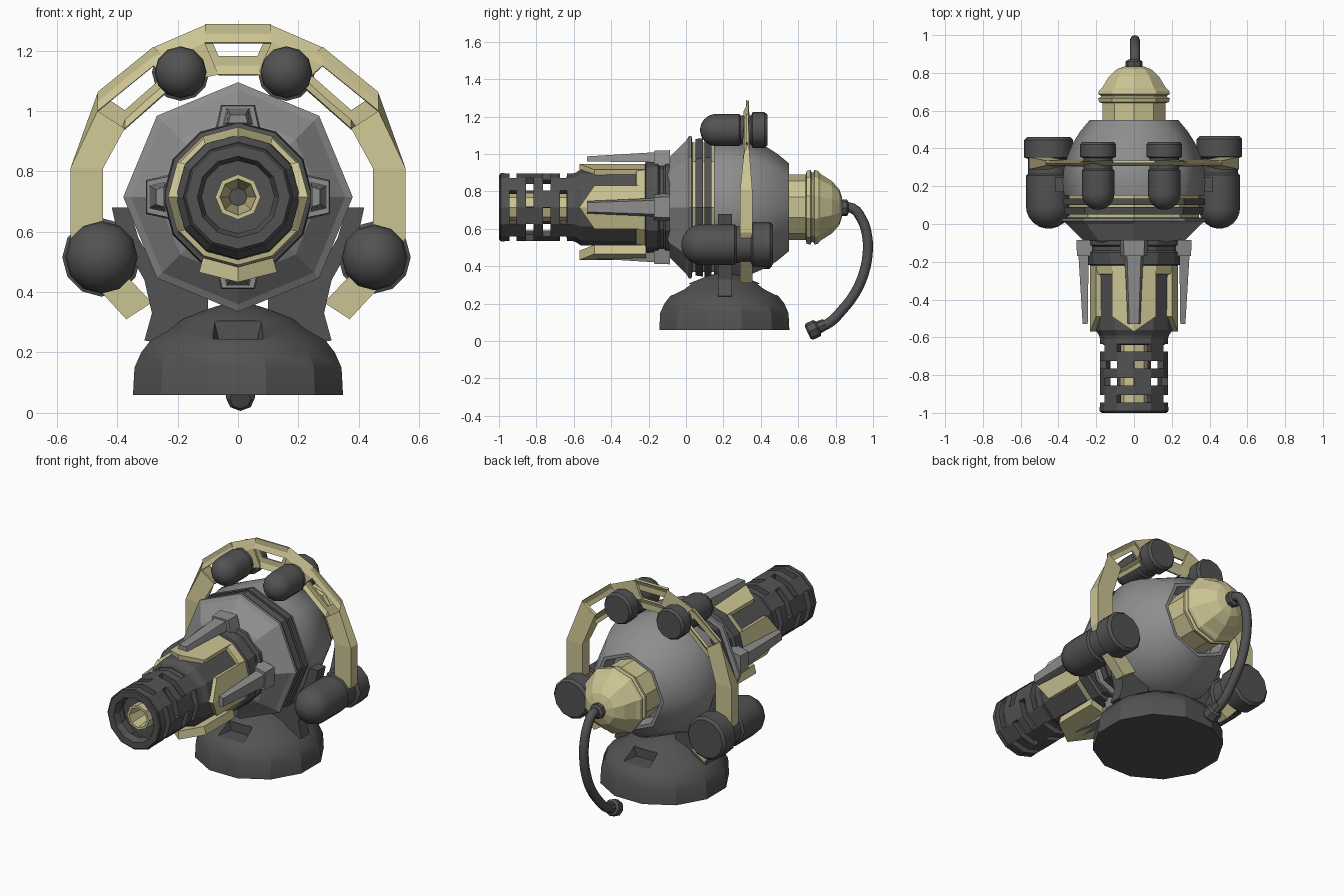
import bpy, bmesh
from math import sin, cos, pi, radians
from mathutils import Vector, Matrix

if "Cube" in bpy.data.objects:
    bpy.data.objects.remove(bpy.data.objects["Cube"])

ZC = 0.715          # height of the gun axis
Y = Vector((0, 1, 0))


def material(name, rgb):
    m = bpy.data.materials.new(name)
    m.diffuse_color = (*rgb, 1)
    m.use_nodes = True
    m.node_tree.nodes["Principled BSDF"].inputs["Base Color"].default_value = m.diffuse_color
    return m


DARK = material("dark_metal", (0.085, 0.085, 0.085))
GREY = material("light_metal", (0.27, 0.27, 0.27))
SAND = material("sand_paint", (0.6, 0.55, 0.29))


def finish(name, bm, mat, smooth=None):
    bmesh.ops.recalc_face_normals(bm, faces=bm.faces)
    me = bpy.data.meshes.new(name)
    bm.to_mesh(me)
    bm.free()
    if smooth:
        me.polygons.foreach_set("use_smooth", [True] * len(me.polygons))
        me.set_sharp_from_angle(angle=radians(smooth))
    me.materials.append(mat)
    ob = bpy.data.objects.new(name, me)
    bpy.context.collection.objects.link(ob)
    return ob


def lathe(name, profile, mat, n=12, origin=(0, 0, ZC), axis=Y, closed=False, smooth=None, phase=0):
    """Revolve (distance along axis, radius) points; closed makes a hollow ring."""
    bm = bmesh.new()
    M = Matrix.Translation(origin) @ Vector(axis).to_track_quat('Z', 'Y').to_matrix().to_4x4()
    rings = [[bm.verts.new(M @ Vector((r * sin(2 * pi * (i + phase) / n), r * cos(2 * pi * (i + phase) / n), t)))
              for i in range(n)] for t, r in profile]
    pairs = list(zip(rings, rings[1:])) + ([(rings[-1], rings[0])] if closed else [])
    for a, b in pairs:
        for i in range(n):
            j = (i + 1) % n
            bm.faces.new((a[i], a[j], b[j], b[i]))
    if not closed:
        bm.faces.new(rings[0])
        bm.faces.new(rings[-1])
    return finish(name, bm, mat, smooth)


def hull(name, pts, mat):
    bm = bmesh.new()
    for p in pts:
        bm.verts.new(p)
    bmesh.ops.convex_hull(bm, input=bm.verts)
    return finish(name, bm, mat)


def thicken(ob, thickness, offset=-1):
    m = ob.modifiers.new("thickness", 'SOLIDIFY')
    m.thickness, m.offset = thickness, offset


# Octagonal main body: front cone, grooved waist bands, round rear shell
lathe("body_front", [(-.10, .24), (-.085, .27), (0, .355), (.015, .38), (.03, .38), (.035, .34)], GREY, 8)
lathe("waist_core", [(.02, .345), (.17, .345)], SAND, 8)
lathe("waist_band_front", [(.05, .3), (.05, .365), (.09, .37), (.09, .3)], DARK, 8, closed=True)
lathe("waist_band_rear", [(.1, .3), (.1, .375), (.135, .375), (.135, .3)], DARK, 8, closed=True)
lathe("body_rear", [(.15, .32), (.15, .37), (.22, .378), (.29, .372), (.36, .353), (.43, .323), (.49, .285),
                    (.55, .235), (.55, .215), (.48, .195), (.48, .1), (.15, .1)], GREY, 8, closed=True, smooth=50)

# Rear cap
lathe("rear_cap", [(.46, .175), (.64, .175), (.645, .195), (.665, .2), (.672, .185), (.68, .185), (.688, .2),
                   (.705, .195), (.72, .178), (.78, .14), (.82, .095), (.835, .05)], SAND, 10)

# Hose hanging from the rear cap
hose = bpy.data.curves.new("hose", 'CURVE')
hose.dimensions = '3D'
hose.bevel_depth, hose.bevel_resolution, hose.resolution_u = .027, 2, 3
path = [(.84, .71), (.89, .71), (.94, .65), (.965, .58), (.972, .48), (.95, .36), (.90, .25), (.83, .16), (.77, .1), (.70, .065)]
sp = hose.splines.new('BEZIER')
sp.bezier_points.add(len(path) - 1)
for bp, (y, z) in zip(sp.bezier_points, path):
    bp.co = (.005, y, z)
    bp.handle_left_type = bp.handle_right_type = 'AUTO'
hose.materials.append(DARK)
bpy.context.collection.objects.link(bpy.data.objects.new("hose", hose))
lathe("hose_top_plug", [(0, .035), (.01, .045), (.045, .045), (.055, .03)], DARK, 8, (0, .815, .712))
lathe("hose_end_plug", [(0, .03), (.04, .034), (.05, .048), (.095, .048), (.105, .035)], DARK, 8,
      (.008, .745, .09), Vector((0, -.9, -.42)))

# Collar and mid barrel
lathe("collar", [(-.225, .21), (-.215, .245), (-.15, .25), (-.14, .235), (-.12, .235), (-.11, .25), (-.06, .25)], DARK)
lathe("mid_barrel", [(-.64, .16), (-.63, .175), (-.59, .185), (-.56, .205), (-.2, .21)], DARK)

# Painted sleeve: rear ring plus four pointed tongues
lathe("sleeve_ring", [(-.27, .2), (-.265, .225), (-.215, .232), (-.215, .2)], SAND, closed=True)
for k in range(4):
    bm = bmesh.new()
    rows = []
    for da, yb, yf in ((-30, -.215, -.49), (0, -.215, -.57), (30, -.215, -.49)):
        a = k * pi / 2 + radians(da)
        rows.append([bm.verts.new((.232 * sin(a), y, ZC + .232 * cos(a))) for y in (yb, yf)])
    for a, b in zip(rows, rows[1:]):
        bm.faces.new((a[0], a[1], b[1], b[0]))
    thicken(finish("sleeve_tongue", bm, SAND), .05, 0 if k < 0 else -1)

# Four clamps with tapered prongs
for k in range(4):
    R = Matrix.Translation((0, 0, ZC)) @ Matrix.Rotation(k * pi / 2, 4, 'Y')

    def box(name, ends, mat=GREY):
        """ends: (y, half width, inner radius, outer radius) at both ends."""
        hull(name, [R @ Vector((s * w, y, r)) for y, wi, lo, hi in ends for s in (-1, 1)
                    for r, w in ((lo, wi), (hi, wi * .75))], mat)
    box("clamp_block", [(-.17, .07, .22, .302), (-.085, .075, .22, .305)])
    box("clamp_prong", [(-.15, .05, .24, .295), (-.53, .033, .245, .272)])

# Slotted muzzle shroud: delete staggered faces, then thicken
ys = [-.995, -.945, -.905, -.855, -.815, -.765, -.725, -.675, -.635, -.6]
bm = bmesh.new()
rings = [[bm.verts.new((.18 * sin(i * pi / 6), y, ZC + .18 * cos(i * pi / 6))) for i in range(12)] for y in ys]
solid_col = {1: 1, 3: 0, 5: 2, 7: 1}
for j in range(len(ys) - 1):
    for i in range(12):
        if j in solid_col and i % 3 != solid_col[j]:
            continue
        n = (i + 1) % 12
        bm.faces.new((rings[j][i], rings[j][n], rings[j + 1][n], rings[j + 1][i]))
thicken(finish("muzzle_shroud", bm, DARK), .035)
lathe("muzzle_lip", [(-1, .135), (-1, .172), (-.99, .182), (-.97, .182), (-.96, .12)], DARK, closed=True)
lathe("bore_tube", [(-.96, .075), (-.96, .06), (-.7, .03), (-.6, .03), (-.6, .075)], SAND, 8, closed=True)
lathe("bore_back", [(-.69, .04), (-.66, .04)], DARK, 8)
for y in (-.88, -.79, -.70):
    lathe("bore_brace", [(y - .012, .06), (y - .012, .15), (y + .012, .15), (y + .012, .06)], DARK, closed=True)

# Hoop over the body, with three windows
outer = [(.11, 1.255), (.28, 1.18), (.465, 1.03), (.555, .81), (.555, .58), (.48, .43), (.37, .31)]
inner = [(.065, 1.15), (.21, 1.115), (.375, .97), (.447, .81), (.447, .6), (.385, .47), (.285, .365)]
mirror = lambda pts: [(-x, z) for x, z in reversed(pts)]
outer, inner = mirror(outer) + outer, mirror(inner) + inner
bm = bmesh.new()
vo = [bm.verts.new((x, .29, z)) for x, z in outer]
vi = [bm.verts.new((x, .29, z)) for x, z in inner]
faces = [bm.faces.new((vo[i], vo[i + 1], vi[i + 1], vi[i])) for i in range(len(vo) - 1)]
windows = [faces[i] for i in (4, 6, 8)]
bmesh.ops.inset_individual(bm, faces=windows, thickness=.018)
bmesh.ops.delete(bm, geom=windows, context='FACES')
for v in bm.verts:
    v.co.y = .322
thicken(finish("hoop", bm, SAND), .065, 0)


# Capsule tanks on the hoop
def tank(name, x, z, y0, y1, r, cap):
    L = y1 - y0
    dome = [(r * (1 - cos(a)), r * sin(a)) for a in [radians(d) for d in (6, 24, 42, 60, 76, 90)]]
    lathe(name, dome + [(L * .58, r), (L * .6, r * .9), (L * .76, r * .9), (L * .78, cap), (L - .015, cap), (L, cap * .88)],
          DARK, 12, (x, y0, z), smooth=35)


tank("upper_tank_left", -.19, 1.128, .075, .435, .086, .095)
tank("upper_tank_right", .16, 1.128, .075, .435, .086, .095)
tank("lower_tank_left", -.452, .515, -.025, .46, .12, .13)
tank("lower_tank_right", .452, .515, -.025, .465, .109, .12)

# Pedestal dome with recesses front and back
base = lathe("pedestal", [(.06, .36), (.15, .355), (.2, .332), (.24, .3), (.275, .235), (.31, .19), (.345, .1), (.36, .05)],
             DARK, 12, (0, .205, 0), Vector((0, 0, 1)), smooth=25, phase=.5)
for s in (-1, 1):
    pts = [(x * t * w, .205 + s * d, z) for d, w in ((.18, .75), (.42, 1.3)) for t in (-1, 1)
           for x, z in ((.105, .305), (.085, .245))]
    cutter = hull("recess_cutter", pts, DARK)
    cutter.hide_render = True
    cutter.hide_viewport = True
    m = base.modifiers.new("recess", 'BOOLEAN')
    m.operation, m.object, m.solver = 'DIFFERENCE', cutter, 'EXACT'

# Fork arms holding the body
arm = [(.1, .2), (.31, .24), (.285, .33), (.31, .44), (.40, .6), (.418, .68), (.36, .68), (.33, .58), (.25, .44), (.1, .38)]
for s, side in ((-1, "left"), (1, "right")):
    bm = bmesh.new()
    f = bm.faces.new([bm.verts.new((s * x, .17, z)) for x, z in arm])
    ext = bmesh.ops.extrude_face_region(bm, geom=[f])
    for v in ext["geom"]:
        if isinstance(v, bmesh.types.BMVert):
            v.co.y = .245
    if not any(tuple(g.verts) and all(abs(v.co.y - .17) < 1e-5 for v in g.verts) for g in bm.faces):
        bm.faces.new([v for v in bm.verts if abs(v.co.y - .17) < 1e-5])
    finish("fork_arm_" + side, bm, DARK)
